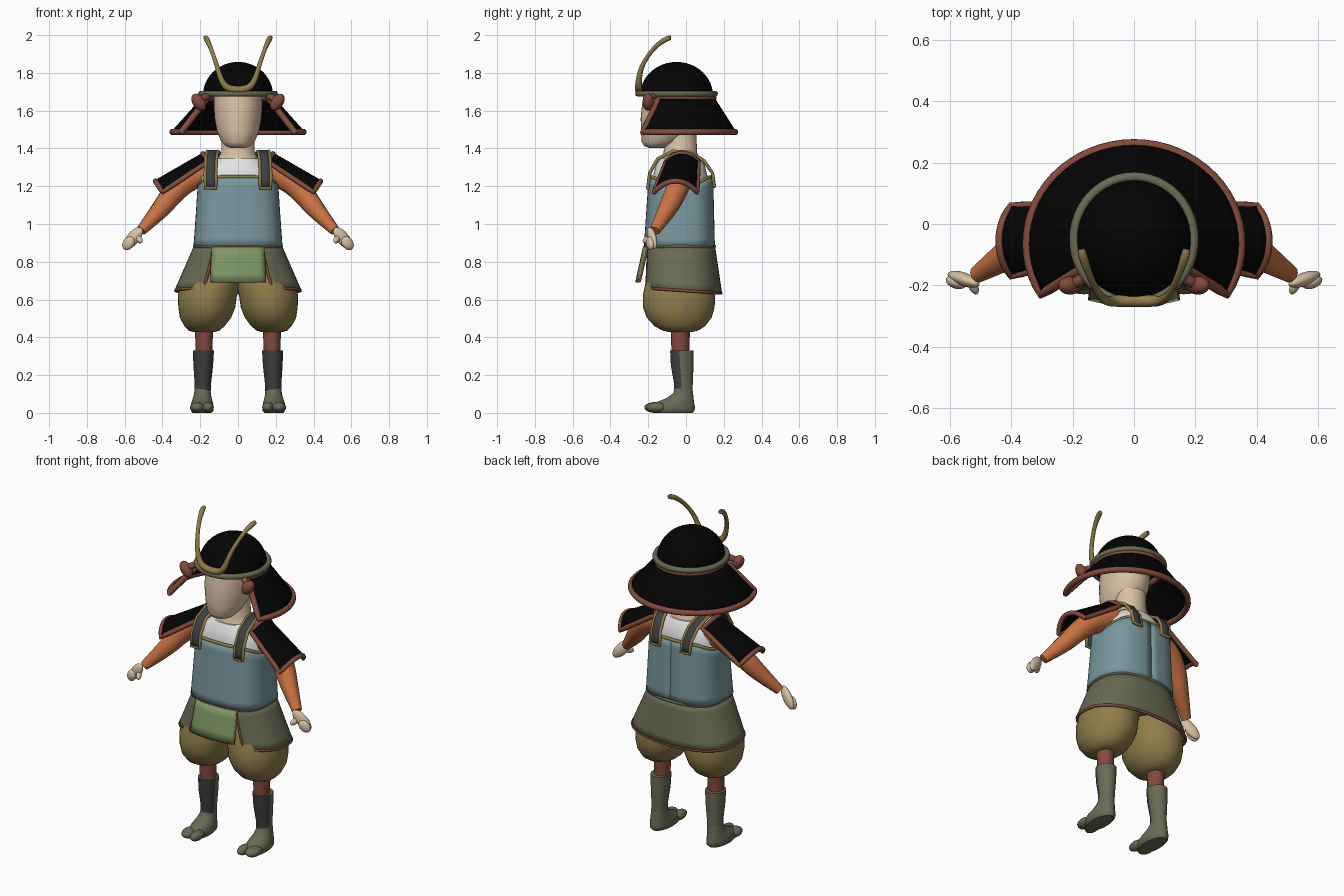
import bpy, bmesh
from math import sin, cos, pi, radians
from mathutils import Vector, Matrix, Euler

if "Cube" in bpy.data.objects:
    bpy.data.objects.remove(bpy.data.objects["Cube"])


def colour(name, r, g, b):
    m = bpy.data.materials.new(name)
    m.diffuse_color = [(c / 255) ** 2.2 for c in (r, g, b)] + [1]
    m.use_nodes = True
    m.node_tree.nodes["Principled BSDF"].inputs["Base Color"].default_value = m.diffuse_color
    return m


BLACK = colour("black lacquer", 12, 12, 12)
RED = colour("red brown", 130, 76, 62)
GOLD = colour("khaki gold", 142, 124, 76)
SKIN = colour("skin", 216, 192, 163)
TEAL = colour("teal", 120, 150, 156)
OLIVE = colour("olive grey", 104, 106, 84)
GREEN = colour("green", 124, 148, 100)
ORANGE = colour("orange", 200, 114, 70)
DARK = colour("dark grey", 64, 65, 66)
WHITE = colour("white", 226, 226, 226)


def add(name, mesh, mats, mirror=False, thick=0):
    for p in mesh.polygons:
        p.use_smooth = True
    mesh.set_sharp_from_angle(angle=radians(45))
    mesh.materials.clear()
    for m in mats:
        mesh.materials.append(m)
    ob = bpy.data.objects.new(name, mesh)
    bpy.context.collection.objects.link(ob)
    if thick:
        s = ob.modifiers.new("thickness", 'SOLIDIFY')
        s.thickness, s.offset = thick, 0
    if mirror:
        ob.modifiers.new("mirror", 'MIRROR')
    return ob


def from_bm(name, bm, mats, mirror=False, thick=0):
    bmesh.ops.recalc_face_normals(bm, faces=bm.faces)
    mesh = bpy.data.meshes.new(name)
    bm.to_mesh(mesh)
    bm.free()
    return add(name, mesh, mats, mirror, thick)


def oval(a, rx, ry, n=2):
    """Superellipse point; angle 0 faces the back (+y)."""
    s, c = sin(a), cos(a)
    f = lambda t: (1 if t > 0 else -1) * abs(t) ** (2 / n)
    return rx * f(s), ry * f(c)


def loft(name, rings, mat, n=2, mirror=False, seg=40):
    """Stack of horizontal ovals (z, cx, cy, rx, ry), capped."""
    bm = bmesh.new()
    rows = []
    for z, cx, cy, rx, ry in rings:
        pts = [oval(2 * pi * i / seg, rx, ry, n) for i in range(seg)]
        rows.append([bm.verts.new((cx + x, cy + y, z)) for x, y in pts])
    for a, b in zip(rows, rows[1:]):
        for i in range(seg):
            j = (i + 1) % seg
            bm.faces.new((a[i], a[j], b[j], b[i]))
    bm.faces.new(rows[0])
    bm.faces.new(rows[-1])
    return from_bm(name, bm, [mat], mirror)


def tube(name, pts, r, mat, radii=None, closed=False, smooth=True, mirror=False):
    cu = bpy.data.curves.new(name, 'CURVE')
    cu.dimensions, cu.bevel_depth, cu.bevel_resolution, cu.use_fill_caps = '3D', r, 3, True
    sp = cu.splines.new('NURBS' if smooth else 'POLY')
    sp.points.add(len(pts) - 1)
    for i, p in enumerate(pts):
        sp.points[i].co = (*p, 1)
        sp.points[i].radius = radii[i] / r if radii else 1
    sp.use_cyclic_u = closed
    if smooth:
        sp.order_u, sp.use_endpoint_u, sp.resolution_u = 3, True, 6
    tmp = bpy.data.objects.new(name + "_path", cu)
    bpy.context.collection.objects.link(tmp)
    dg = bpy.context.evaluated_depsgraph_get()
    mesh = bpy.data.meshes.new_from_object(tmp.evaluated_get(dg))
    bpy.data.objects.remove(tmp)
    return add(name, mesh, [mat], mirror)


def sheet(name, f, nu, nv, mat, thick=0.012, mirror=False, trim=None, r=0.01):
    """Curved plate from f(u, v), with an optional piped border."""
    bm = bmesh.new()
    g = [[bm.verts.new(f(i / nu, j / nv)) for j in range(nv + 1)] for i in range(nu + 1)]
    for i in range(nu):
        for j in range(nv):
            bm.faces.new((g[i][j], g[i + 1][j], g[i + 1][j + 1], g[i][j + 1]))
    from_bm(name, bm, [mat], mirror, thick)
    if trim:
        U, V = [i / nu for i in range(nu)], [j / nv for j in range(nv)]
        edge = [f(u, 0) for u in U] + [f(1, v) for v in V]
        edge += [f(1 - u, 1) for u in U] + [f(0, 1 - v) for v in V]
        tube(name + "_border", edge, r, trim, closed=True, smooth=False, mirror=mirror)


def ball(name, loc, radii, mat, rot=(0, 0, 0), mirror=True):
    bm = bmesh.new()
    M = Matrix.LocRotScale(Vector(loc), Euler([radians(a) for a in rot]), Vector(radii))
    bmesh.ops.create_uvsphere(bm, u_segments=24, v_segments=14, radius=1, matrix=M)
    return from_bm(name, bm, [mat], mirror)


def mix(a, b, t):
    return a + (b - a) * t


# Head and neck
loft("head", [(1.403, 0, -.155, .04, .04), (1.412, 0, -.15, .065, .07), (1.435, 0, -.13, .088, .105),
              (1.49, 0, -.1, .112, .138), (1.56, 0, -.085, .124, .155), (1.63, 0, -.078, .129, .155),
              (1.71, 0, -.07, .125, .15)], SKIN)
loft("neck", [(1.31, 0, -.03, .13, .11), (1.35, 0, -.03, .105, .1), (1.38, 0, -.03, .088, .088),
              (1.5, 0, -.03, .085, .085)], SKIN)

# Helmet: bowl, rim, neck guard, turnbacks and crest
loft("helmet_bowl", [(1.68 + .178 * sin(t), 0, -.05, .186 * cos(t), .193 * cos(t))
                     for t in [pi / 2 * .985 * i / 12 for i in range(13)]], BLACK, seg=48)
rim = [oval(2 * pi * i / 48, .195, .203) for i in range(48)]
tube("helmet_rim", [(x, y - .05, 1.69) for x, y in rim], .016, OLIVE, closed=True, smooth=False)


def guard(u, v):
    x, y = oval(radians(mix(-120, 120, u)), mix(.185, .347, v), mix(.19, .325, v))
    return Vector((x, mix(-.045, -.065, v) + y, mix(1.668, 1.487, v)))


sheet("neck_guard", guard, 40, 6, BLACK, trim=RED, r=.017)
ball("helmet_turnback", (.208, -.2, 1.645), (.032, .03, .05), RED, (0, 35, 0))
tube("turnback_cord", [(.16, -.17, 1.675), (.19, -.195, 1.672), (.22, -.205, 1.63)], .018, RED, mirror=True)
tube("crest_horn", [(0, -.25, 1.712), (.05, -.25, 1.712), (.088, -.252, 1.755), (.112, -.235, 1.84),
                    (.145, -.17, 1.935), (.168, -.1, 1.985), (.172, -.082, 1.985)], .012, GOLD,
     [.02, .02, .016, .012, .011, .016, .012], mirror=True)

# Body: undershirt, cuirass with top trim, shoulder straps
loft("undershirt", [(1.1, 0, -.03, .2, .14), (1.25, 0, -.03, .2, .145), (1.31, 0, -.03, .16, .13),
                    (1.348, 0, -.03, .112, .108)], WHITE, n=2.4)


def cuirass(u, v):
    x, y = oval(2 * pi * u, mix(.23, .208, v), mix(.182, .165, v), 2.8)
    dip = .05 * abs(x / .208) ** 6 * v
    return Vector((x, mix(-.035, -.027, v) + y, mix(.88, 1.25, v) - dip))


sheet("cuirass", cuirass, 64, 8, TEAL)
for v, r, m, part in ((1, .009, GOLD, "top"), (0, .007, OLIVE, "waist")):
    tube("cuirass_" + part + "_trim", [cuirass(i / 64, v) for i in range(64)], r, m, closed=True, smooth=False)

STRAP = [Vector(p) for p in ((.145, -.202, 1.19), (.145, -.192, 1.27), (.142, -.15, 1.345), (.135, -.07, 1.385),
                             (.128, .02, 1.38), (.115, .095, 1.335), (.105, .14, 1.27), (.1, .15, 1.2))]


def strap(u, v):
    t = u * (len(STRAP) - 1)
    i = min(int(t), len(STRAP) - 2)
    return STRAP[i].lerp(STRAP[i + 1], t - i) + Vector((mix(-.028, .028, v), 0, 0))


sheet("shoulder_strap", strap, 14, 2, DARK, mirror=True, trim=GOLD, r=.009)

# Arms, hands and shoulder plates
tube("sleeve", [(.13, -.02, 1.29), (.25, -.025, 1.25), (.345, -.055, 1.165), (.41, -.1, 1.075), (.512, -.165, .965)],
     .05, ORANGE, [.07, .068, .06, .052, .028], mirror=True)
ball("palm", (.555, -.18, .925), (.034, .022, .072), SKIN, (0, -42, 20))
ball("fingers", (.58, -.19, .898), (.03, .02, .04), SKIN, (0, -40, 20))
ball("thumb", (.523, -.203, .918), (.015, .03, .018), SKIN, (25, 0, -25))


def shoulder(u, v):
    t = 2 * v - 1
    drop = mix(.05, .068, u) * abs(t) ** 2.2
    return Vector((.185 + .252 * u - .55 * drop, mix(-.02, -.055, u) + t * mix(.085, .113, u),
                   1.372 - .145 * u - .85 * drop))


sheet("shoulder_plate", shoulder, 8, 12, BLACK, mirror=True, trim=RED, r=.014)


# Armour skirt, open at the front, and apron panel
def skirt(u, v):
    x, y = oval(mix(-pi + .5, pi - .5, u), mix(.228, .33, v), mix(.183, .207, v), 2.4)
    hem = .648 - .07 * (y if v else 0)
    return Vector((x, mix(-.035, -.022, v) + y, mix(.882, hem, v)))


def apron(u, v):
    s = 2 * u - 1
    return Vector((s * mix(.135, .145, v), mix(-.222, -.262, v) + .018 * s * s, mix(.878, .695, v)))


sheet("armour_skirt", skirt, 56, 6, OLIVE, trim=RED, r=.008)
tube("skirt_waistband", [skirt(i / 56, 0) for i in range(57)], .0105, OLIVE, smooth=False)
sheet("apron_panel", apron, 10, 4, GREEN, trim=RED, r=.006)
loft("waist", [(.7, 0, -.035, .2, .16), (.9, 0, -.035, .222, .175)], OLIVE, n=2.6)

# Baggy trousers
loft("trouser_leg", [(.428, .18, -.03, .055, .06), (.436, .18, -.03, .082, .095), (.46, .177, -.033, .108, .135),
                     (.505, .172, -.036, .136, .172), (.56, .165, -.038, .151, .19), (.62, .162, -.038, .156, .191),
                     (.69, .145, -.036, .16, .178), (.78, .12, -.035, .14, .15)], GOLD, mirror=True)

# Lower legs: shin, two-coloured gaiter, split-toe shoe
loft("shin", [(.3, .18, -.03, .044, .046), (.46, .18, -.03, .048, .052)], RED, mirror=True, seg=24)
gaiter = loft("gaiter", [(.08, .188, -.014, .042, .048), (.16, .186, -.014, .044, .05), (.25, .184, -.02, .052, .06),
                         (.33, .183, -.022, .056, .062)], OLIVE, mirror=True, seg=32)
gaiter.data.materials.append(DARK)
for p in gaiter.data.polygons:
    p.material_index = int(p.normal.y < -.15 and abs(p.normal.z) < .5)
loft("shoe", [(0, .19, -.07, .05, .105), (.012, .19, -.07, .06, .116), (.035, .19, -.068, .061, .115),
              (.058, .19, -.055, .056, .097), (.08, .189, -.03, .049, .07), (.105, .188, -.015, .044, .052),
              (.13, .188, -.014, .042, .048)], OLIVE, mirror=True)
ball("big_toe", (.158, -.165, .029), (.03, .056, .028), OLIVE)
ball("small_toes", (.215, -.155, .029), (.04, .058, .028), OLIVE)
